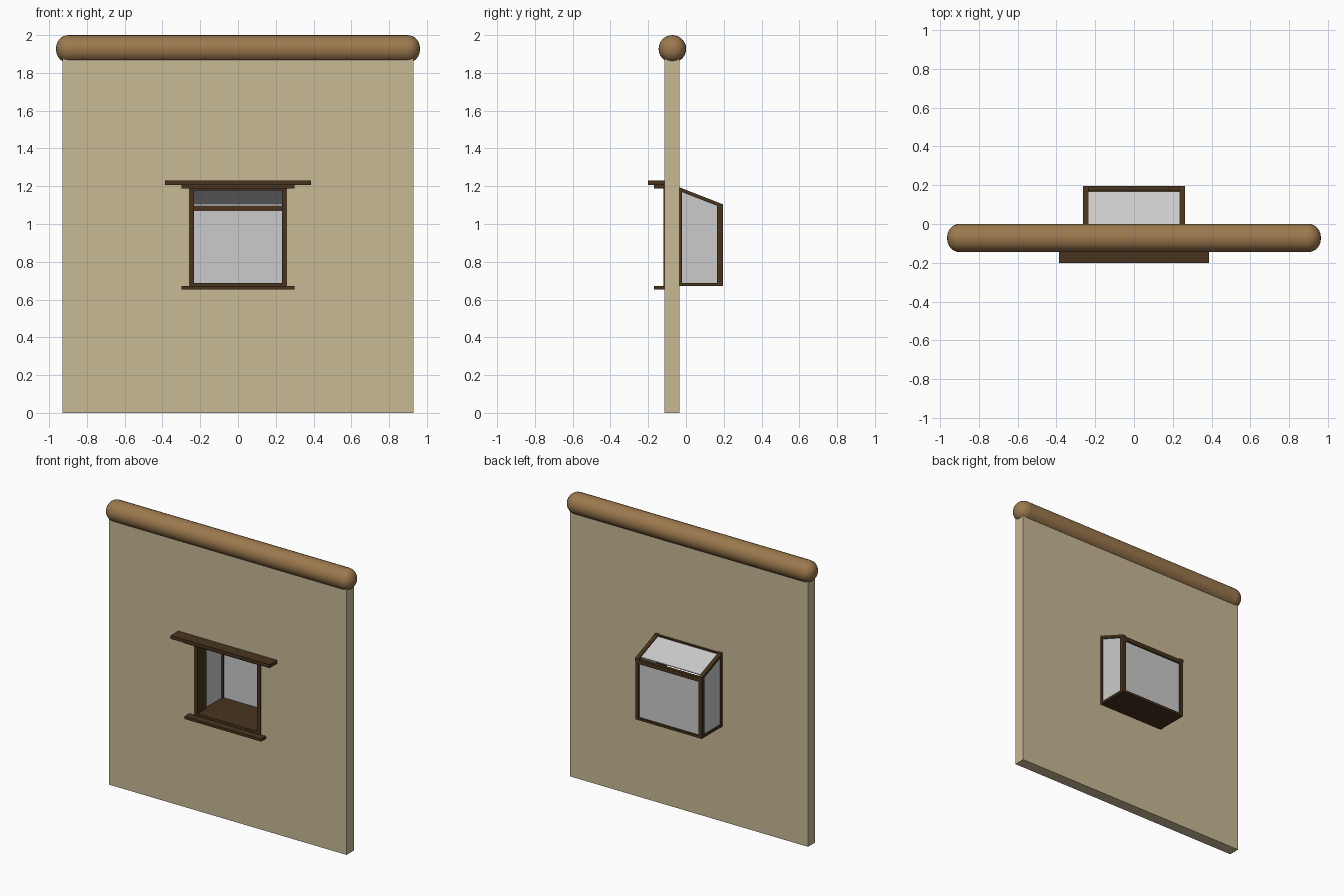
import bpy, bmesh, math

if "Cube" in bpy.data.objects:
    bpy.data.objects.remove(bpy.data.objects["Cube"])


def material(name, rgb):
    m = bpy.data.materials.new(name)
    m.diffuse_color = (*rgb, 1)
    m.use_nodes = True
    m.node_tree.nodes["Principled BSDF"].inputs["Base Color"].default_value = m.diffuse_color
    return m


PLASTER = material("plaster", (0.58, 0.49, 0.30))
LOG = material("log_wood", (0.33, 0.19, 0.075))
DARK = material("dark_wood", (0.065, 0.034, 0.013))


def finish(name, bm, mat):
    bmesh.ops.recalc_face_normals(bm, faces=bm.faces)
    me = bpy.data.meshes.new(name)
    bm.to_mesh(me)
    bm.free()
    ob = bpy.data.objects.new(name, me)
    bpy.context.collection.objects.link(ob)
    if mat:
        me.materials.append(mat)
    return ob


def prism(name, x0, x1, profile, mat):
    """Extrude a (y, z) profile along x."""
    bm = bmesh.new()
    face = bm.faces.new([bm.verts.new((x0, y, z)) for y, z in profile])
    ext = bmesh.ops.extrude_face_region(bm, geom=[face])["geom"]
    for v in ext:
        if isinstance(v, bmesh.types.BMVert):
            v.co.x = x1
    return finish(name, bm, mat)


def box(name, x0, x1, y0, y1, z0, z1, mat):
    return prism(name, x0, x1, [(y0, z0), (y1, z0), (y1, z1), (y0, z1)], mat)


def roof_z(y):
    """Top surface of the sloped window roof."""
    return 1.193 - (y + 0.032) * 0.39


# wall slab with a square window opening
W, Y0, Y1 = 0.93, -0.115, -0.035
bm = bmesh.new()
loops = []
for y in (Y0, Y1):
    for x, z0, z1 in ((W, 0, 1.91), (0.255, 0.676, 1.188)):
        loops.append([bm.verts.new(c) for c in
                      ((-x, y, z0), (x, y, z0), (x, y, z1), (-x, y, z1))])
for a, b in ((0, 1), (2, 3), (0, 2), (1, 3)):
    for i in range(4):
        j = (i + 1) % 4
        bm.faces.new((loops[a][i], loops[a][j], loops[b][j], loops[b][i]))
finish("wall", bm, PLASTER)

# round log capping the wall
bpy.ops.mesh.primitive_cylinder_add(vertices=24, radius=0.073, depth=1.926,
                                    location=(0, -0.072, 1.927),
                                    rotation=(0, math.pi / 2, 0))
log = bpy.context.object
log.name = "top_log"
log.data.materials.append(LOG)
bpy.ops.object.shade_smooth_by_angle(angle=math.radians(40))
bev = log.modifiers.new("round_ends", "BEVEL")
bev.width, bev.segments = 0.066, 6
bev.limit_method, bev.angle_limit = "ANGLE", math.radians(40)

# front lintel, trim and sill
box("lintel", -0.387, 0.387, -0.2, -0.11, 1.207, 1.231, DARK)
box("lintel_trim", -0.3, 0.3, -0.17, -0.11, 1.188, 1.207, DARK)
box("sill", -0.3, 0.3, -0.17, -0.11, 0.653, 0.671, DARK)

# lining of the opening and floor of the bay
box("lining_head", -0.26, 0.26, -0.12, -0.02, 1.178, 1.19, DARK)
box("bay_floor", -0.26, 0.26, -0.12, 0.195, 0.671, 0.688, DARK)

# mirrored side parts of the bay window
OUT, IN = 0.26, 0.234
for side, s in (("left", -1), ("right", 1)):
    box(f"jamb_{side}", s * OUT, s * IN, -0.12, -0.02, 0.68, 1.188, DARK)
    box(f"post_{side}", s * OUT, s * IN, 0.165, 0.195, 0.68, 1.1, DARK)
    prism(f"rafter_{side}", s * 0.262, s * IN,
          [(-0.035, roof_z(-0.035)), (0.197, roof_z(0.197)),
           (0.197, roof_z(0.197) - 0.02), (-0.035, roof_z(-0.035) - 0.02)], DARK)
    prism(f"side_glass_{side}", s * 0.25, s * 0.244,
          [(-0.03, 0.68), (0.18, 0.68), (0.18, roof_z(0.18) - 0.012),
           (-0.03, roof_z(-0.03) - 0.012)], None)

# outer top rail, outer pane and sloped roof pane
box("top_rail", -0.25, 0.25, 0.171, 0.195, 1.068, 1.098, DARK)
box("outer_glass", -0.245, 0.245, 0.178, 0.184, 0.68, 1.08, None)
prism("roof_glass", -0.245, 0.245,
      [(-0.036, roof_z(-0.036) - 0.007), (0.168, roof_z(0.168) - 0.007),
       (0.168, roof_z(0.168) - 0.013), (-0.036, roof_z(-0.036) - 0.013)], None)
